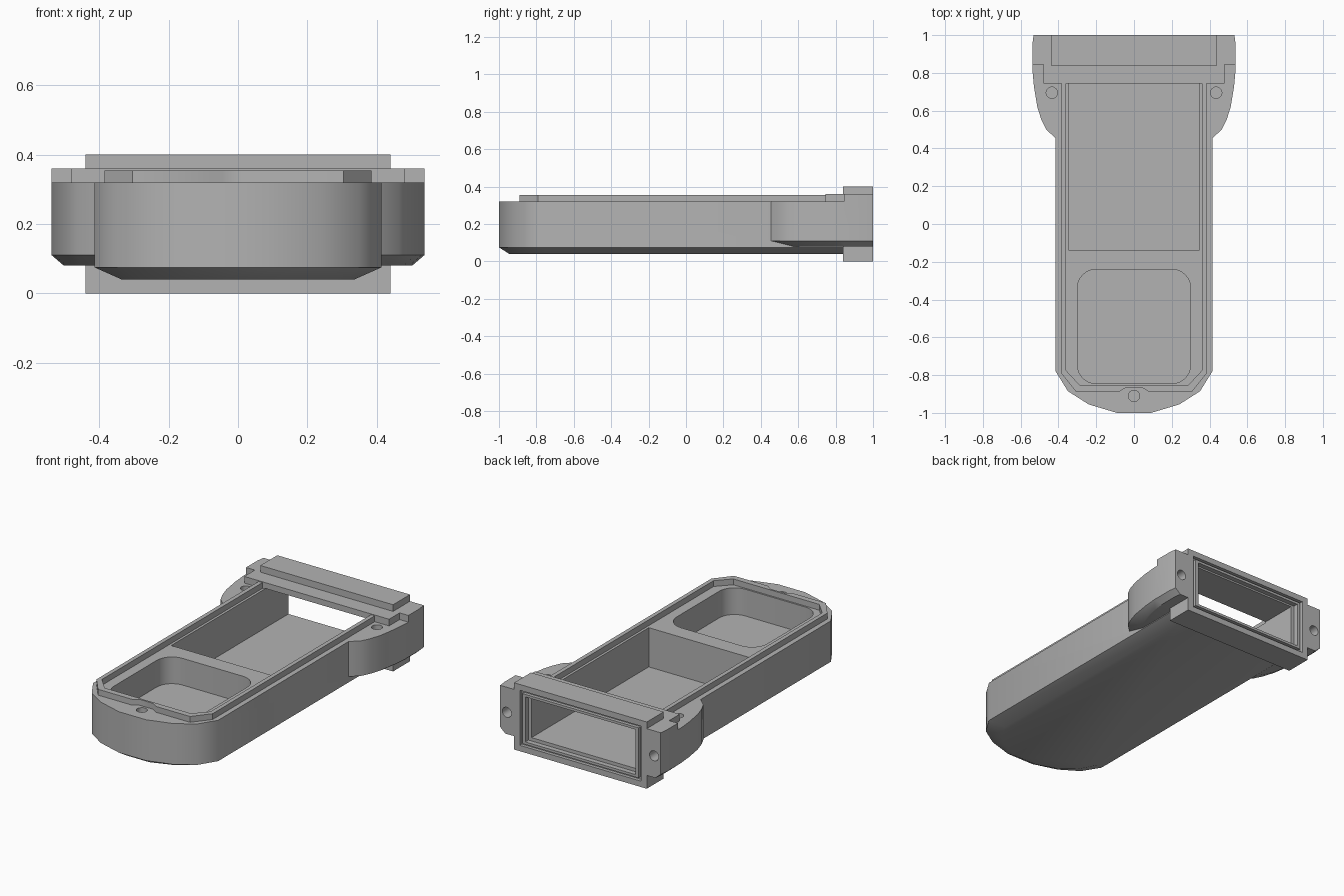
import bpy, bmesh, math
from mathutils import Matrix

cube = bpy.data.objects.get("Cube")
if cube:
    bpy.data.objects.remove(cube, do_unlink=True)

grey = bpy.data.materials.new("plain grey")
grey.use_nodes = True
grey.diffuse_color = (0.45, 0.45, 0.45, 1)
grey.node_tree.nodes["Principled BSDF"].inputs["Base Color"].default_value = (0.45, 0.45, 0.45, 1)


def make(name, bm):
    bmesh.ops.recalc_face_normals(bm, faces=bm.faces[:])
    mesh = bpy.data.meshes.new(name)
    bm.to_mesh(mesh)
    bm.free()
    mesh.materials.append(grey)
    ob = bpy.data.objects.new(name, mesh)
    bpy.context.collection.objects.link(ob)
    return ob


def loft(name, loops):
    """Closed solid through (outline, height) sections."""
    bm = bmesh.new()
    rings = [[bm.verts.new((x, y, z)) for x, y in pts] for pts, z in loops]
    n = len(rings[0])
    for a, b in zip(rings, rings[1:]):
        for i in range(n):
            j = (i + 1) % n
            bm.faces.new((a[i], a[j], b[j], b[i]))
    bm.faces.new(rings[0])
    bm.faces.new(rings[-1])
    return make(name, bm)


def mirrored(half):
    return half + [(-x, y) for x, y in reversed(half)]


def box(name, half_width, y0, y1, z0, z1):
    pts = mirrored([(half_width, y0), (half_width, y1)])
    return loft(name, [(pts, z0), (pts, z1)])


def drill(name, loc, radius, depth, along_y=False):
    bm = bmesh.new()
    bmesh.ops.create_cone(bm, cap_ends=True, segments=24, radius1=radius,
                          radius2=radius, depth=depth)
    turn = Matrix.Rotation(math.pi / 2 if along_y else 0, 4, "X")
    bmesh.ops.transform(bm, matrix=Matrix.Translation(loc) @ turn, verts=bm.verts[:])
    return make(name, bm)


def combine(target, tool, operation):
    mod = target.modifiers.new(tool.name, "BOOLEAN")
    mod.operation = operation
    mod.solver = "EXACT"
    mod.object = tool
    bpy.context.view_layer.objects.active = target
    bpy.ops.object.modifier_apply(modifier=mod.name)
    bpy.data.objects.remove(tool, do_unlink=True)


def squeeze(pts, sx, sy, back):
    return [(x * sx, back - (back - y) * sy) for x, y in pts]


# Long body with rounded nose and chamfered underside
body = mirrored([(0.09, -1), (0.24, -0.955), (0.35, -0.885), (0.415, -0.78), (0.415, 0.9)])
housing = loft("housing", [(squeeze(body, 0.81, 0.971, 0.9), 0.04), (body, 0.075), (body, 0.32)])

# Curved mounting ears at the back
ears = mirrored([(0.41, 0.45), (0.465, 0.5), (0.49, 0.55), (0.512, 0.62), (0.53, 0.73),
                 (0.538, 0.82), (0.538, 0.95), (0.532, 1)])
lower_ears = squeeze(ears, 0.935, 0.82, 1)
combine(housing, loft("ears", [(lower_ears, 0.08), (ears, 0.11), (ears, 0.32)]), "UNION")

# Raised shoulders and end block
shoulder = mirrored([(0.48, 0.745), (0.48, 0.845), (0.538, 0.845), (0.538, 0.95), (0.532, 1)])
combine(housing, loft("shoulder", [(shoulder, 0.3), (shoulder, 0.36)]), "UNION")
combine(housing, box("end_block", 0.44, 0.84, 1, 0, 0.40), "UNION")

# Raised seal rim, relieved around the front screw
rim = mirrored([(0.045, -0.867), (0.08, -0.89), (0.305, -0.89), (0.385, -0.79), (0.385, 0.78)])
combine(housing, loft("rim", [(rim, 0.3), (rim, 0.355)]), "UNION")
inner = mirrored([(0.285, -0.855), (0.36, -0.775), (0.36, 0.745)])
combine(housing, loft("rim_recess", [(inner, 0.32), (inner, 0.5)]), "DIFFERENCE")

# Main compartment, open above and through the end block
combine(housing, box("compartment", 0.345, -0.14, 0.745, 0.085, 0.5), "DIFFERENCE")
combine(housing, box("tunnel", 0.345, 0.7, 1.1, 0.085, 0.325), "DIFFERENCE")
combine(housing, box("port_mouth", 0.365, 0.97, 1.1, 0.065, 0.335), "DIFFERENCE")

# Seal groove around the port
groove = box("groove", 0.402, 0.98, 1.1, 0.035, 0.365)
combine(groove, box("groove_core", 0.385, 0.9, 1.2, 0.05, 0.35), "DIFFERENCE")
combine(housing, groove, "DIFFERENCE")

# Rounded front pocket
pocket = []
for cx, cy, start in ((0.2, -0.34, 0), (-0.2, -0.34, 90), (-0.2, -0.745, 180), (0.2, -0.745, 270)):
    for k in range(9):
        a = math.radians(start + k * 90 / 8)
        pocket.append((cx + 0.1 * math.cos(a), cy + 0.1 * math.sin(a)))
combine(housing, loft("pocket", [(pocket, 0.16), (pocket, 0.5)]), "DIFFERENCE")

# Screw holes
for x, y in ((0, -0.91), (0.435, 0.695), (-0.435, 0.695)):
    combine(housing, drill("top_hole", (x, y, 0.32), 0.03, 0.2), "DIFFERENCE")
for x in (-0.488, 0.488):
    combine(housing, drill("back_hole", (x, 1, 0.21), 0.03, 0.2, True), "DIFFERENCE")

bpy.ops.object.select_all(action="DESELECT")
housing.select_set(True)
bpy.context.view_layer.objects.active = housing
bpy.ops.object.shade_smooth_by_angle(angle=math.radians(35))
